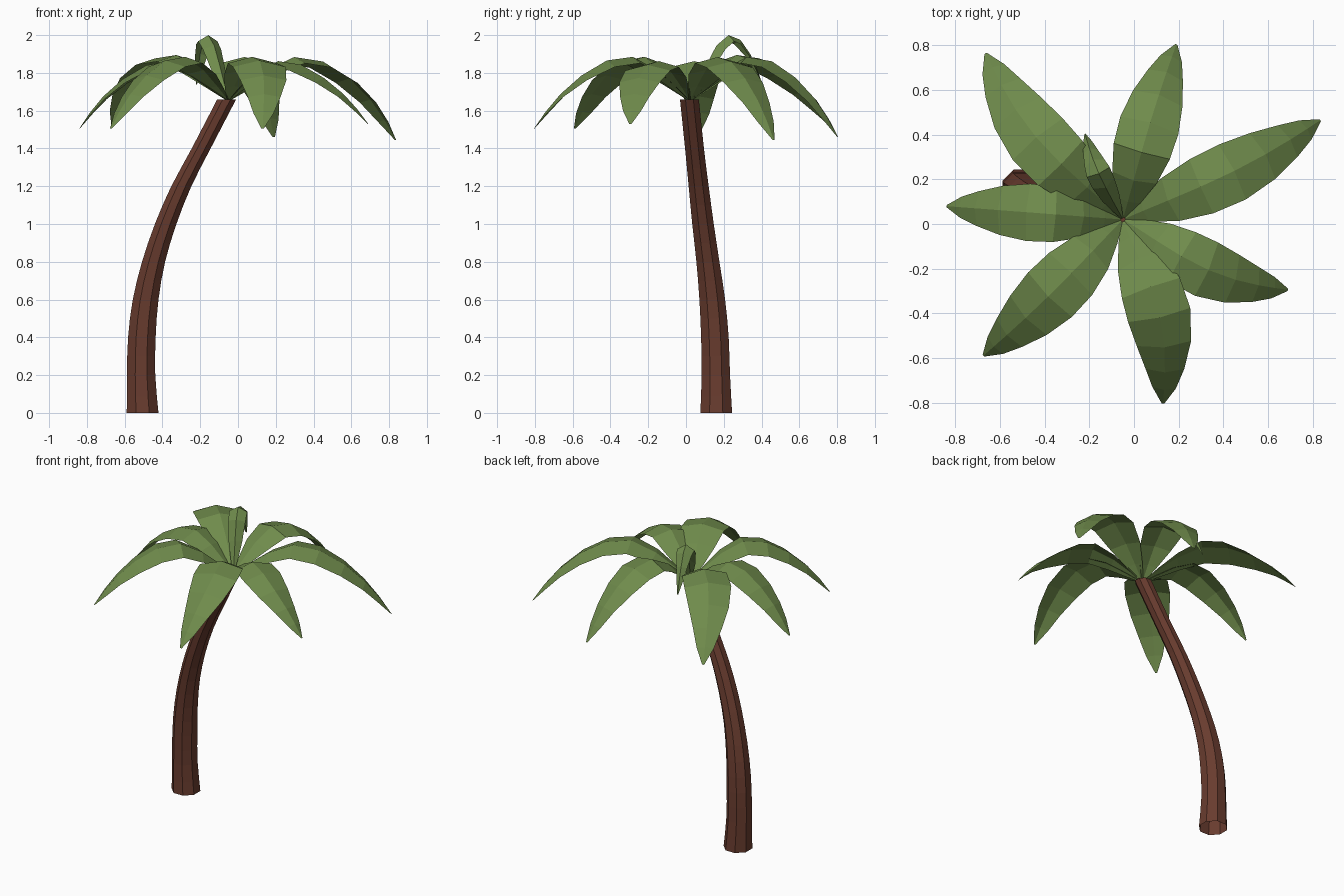
import bpy, math
from mathutils import Vector

if "Cube" in bpy.data.objects:
    bpy.data.objects.remove(bpy.data.objects["Cube"])


def material(name, rgb):
    m = bpy.data.materials.new(name)
    m.diffuse_color = (*rgb, 1)
    m.use_nodes = True
    m.node_tree.nodes["Principled BSDF"].inputs["Base Color"].default_value = m.diffuse_color
    return m


BARK = material("bark brown", (0.14, 0.045, 0.028))
LEAF = material("leaf green", (0.16, 0.26, 0.072))


def make(name, verts, faces, mat):
    me = bpy.data.meshes.new(name)
    me.from_pydata(verts, [], faces)
    me.materials.append(mat)
    ob = bpy.data.objects.new(name, me)
    bpy.context.collection.objects.link(ob)
    return ob


# Trunk: octagonal rings along a smooth leaning curve (x, y, z, half width)
PATH = [(-.505, .160, 0, .084), (-.513, .158, .2, .075), (-.509, .153, .4, .073),
        (-.489, .139, .6, .068), (-.447, .116, .8, .061), (-.383, .090, 1.0, .057),
        (-.300, .067, 1.2, .053), (-.195, .045, 1.4, .050), (-.060, .018, 1.66, .050)]
N = 8


def smooth(points, steps=2):
    """Catmull-Rom interpolation through the points."""
    out = []
    for k in range(len(points) - 1):
        quad = [points[max(k - 1, 0)], points[k], points[k + 1], points[min(k + 2, len(points) - 1)]]
        for i in range(steps):
            t = i / steps
            out.append([.5 * (2 * b + (c - a) * t + (2 * a - 5 * b + 4 * c - d) * t * t
                              + (3 * b - a - 3 * c + d) * t ** 3) for a, b, c, d in zip(*quad)])
    return out + [points[-1]]


rings = smooth(PATH)
verts, faces = [], []
for x, y, z, w in rings:
    r = w / math.cos(math.pi / N)
    for i in range(N):
        a = 2 * math.pi * (i + .5) / N
        verts.append((x + r * math.cos(a), y + r * math.sin(a), z))
for k in range(len(rings) - 1):
    for i in range(N):
        j = (i + 1) % N
        faces.append((k * N + i, k * N + j, k * N + N + j, k * N + N + i))
faces.append(tuple(range((len(rings) - 1) * N, len(rings) * N)))
make("trunk", verts, faces, BARK)

# Fronds: folded arching blades, given by stations along their length
CROWN = Vector((-.05, .02, 0))
STATION = [0.01, .1, .22, .38, .55, .71, .84, .93, 1]
WIDTH = [.012, .058, .106, .135, .14, .12, .085, .052, 0.006]
ARCH = [1.66, 1.73, 1.815, 1.885, 1.865, 1.785, 1.685, 1.59, 1.5]
SHOOT_ARCH = [1.66, 1.73, 1.83, 1.945, 2.0, 1.975, 1.90, 1.82, 1.74]


def frond(name, tip, tip_z, bow, scale=1, lower=0, fold=.25, arch=ARCH):
    reach = Vector((tip[0], tip[1], 0)) - CROWN
    side = Vector((-reach.y, reach.x, 0)).normalized()
    rib = []
    for s, z in zip(STATION, arch):
        p = CROWN + reach * s + side * bow * math.sin(math.pi * s ** 1.2)
        p.z = z + (tip_z - arch[-1]) * s ** 4 - lower * math.sin(math.pi * s)
        rib.append(p)
    verts, faces = [], []
    last = len(rib) - 1
    for k, p in enumerate(rib):
        along = rib[min(k + 1, last)] - rib[max(k - 1, 0)]
        across = Vector((0, 0, 1)).cross(along).normalized()
        up = along.cross(across).normalized()
        w = WIDTH[k] * scale
        verts += [p + across * w - up * w * fold, p, p - across * w - up * w * fold]
    for k in range(last):
        a = 3 * k
        faces += [(a + 1, a + 4, a + 3, a), (a + 2, a + 5, a + 4, a + 1)]
    make(name, verts, faces, LEAF)


# tip position, tip height, sideways bow, width scale, lowered arch
FRONDS = [((.19, .805), 1.46, .01, .97, 0), ((.835, .465), 1.445, -.03, .98, 0),
          ((.69, -.295), 1.53, -.058, .93, .025), ((.13, -.805), 1.505, .068, 1.02, 0),
          ((-.675, -.59), 1.505, .013, 1.0, 0), ((-.84, .08), 1.505, 0, .92, .025),
          ((-.665, .765), 1.52, .065, 1.04, -.01)]
for n, args in enumerate(FRONDS, 1):
    frond(f"frond_{n}", *args)

# Young upright shoot
frond("young_shoot", (-.22, .405), 1.74, .015, .4, 0, .6, SHOOT_ARCH)
